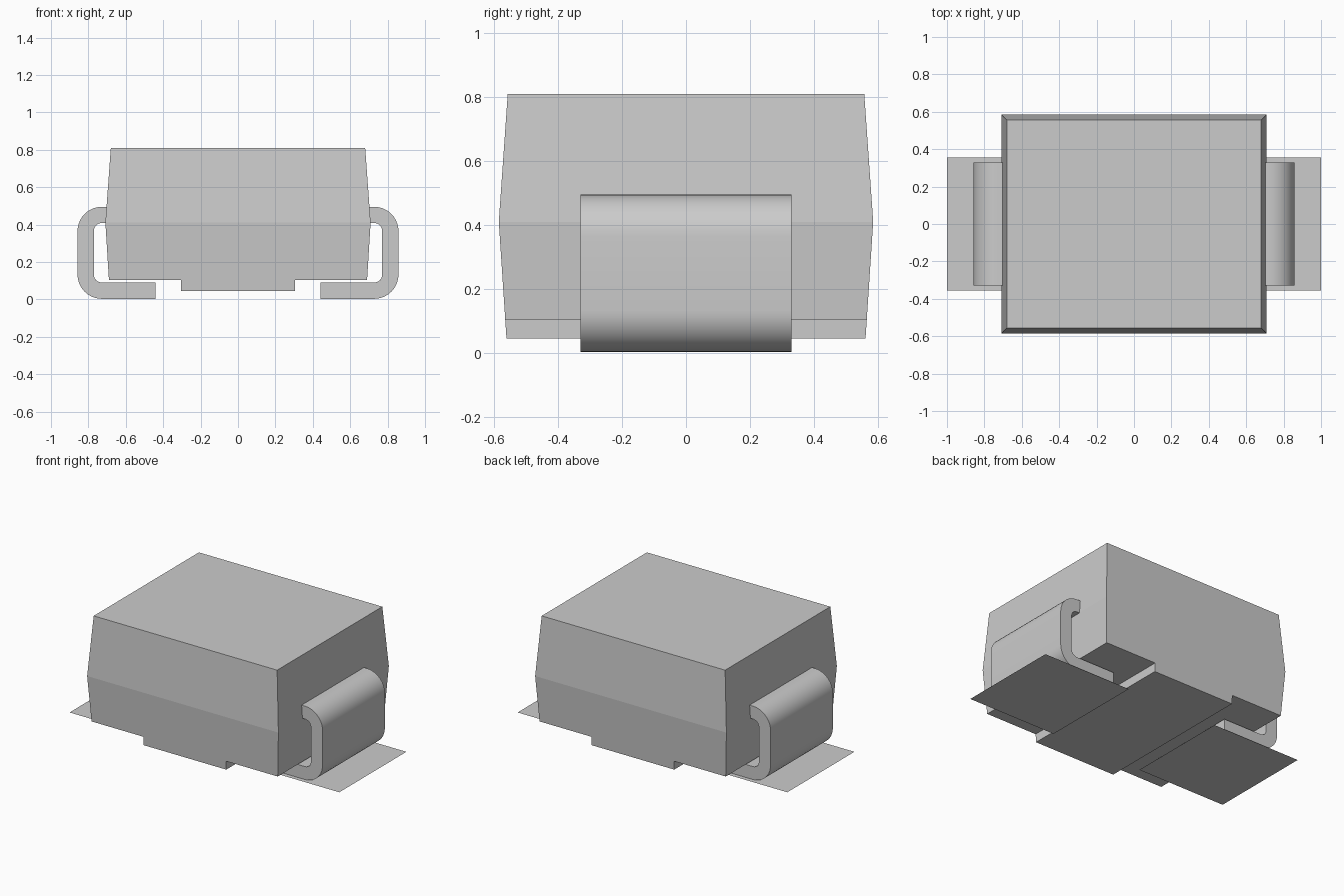
import bpy
import bmesh
import math

if "Cube" in bpy.data.objects:
    bpy.data.objects.remove(bpy.data.objects["Cube"])


def material(name, value):
    mat = bpy.data.materials.new(name)
    mat.diffuse_color = (value, value, value, 1)
    mat.use_nodes = True
    mat.node_tree.nodes["Principled BSDF"].inputs["Base Color"].default_value = mat.diffuse_color
    return mat


GREY = material("plain grey", 0.6)


def make_object(name, bm):
    bmesh.ops.recalc_face_normals(bm, faces=bm.faces)
    mesh = bpy.data.meshes.new(name)
    bm.to_mesh(mesh)
    bm.free()
    mesh.materials.append(GREY)
    obj = bpy.data.objects.new(name, mesh)
    bpy.context.collection.objects.link(obj)
    return obj


def arc(cx, cz, r, start, end, steps=10):
    """Points along an arc in the XZ plane, angles in degrees."""
    angles = [math.radians(start + (end - start) * i / steps) for i in range(steps + 1)]
    return [(cx + r * math.cos(a), cz + r * math.sin(a)) for a in angles]


# Moulded body: tapers up and down from the parting line, with a standoff below
PART_Z, TOP_Z, BASE_Z = 0.41, 0.81, 0.103


def half_depth(z):
    slope = 0.028 / (TOP_Z - PART_Z) if z > PART_Z else 0.024 / (PART_Z - 0.045)
    return 0.585 - abs(z - PART_Z) * slope


half = [(0.68, TOP_Z), (0.709, PART_Z), (0.69, BASE_Z), (0.306, BASE_Z), (0.306, 0.045)]
outline = half + [(-x, z) for x, z in reversed(half)]
bm = bmesh.new()
front = [bm.verts.new((x, -half_depth(z), z)) for x, z in outline]
back = [bm.verts.new((x, half_depth(z), z)) for x, z in outline]
for ring in (front, back):
    bm.faces.new([ring[0], ring[1], ring[-2], ring[-1]])
    bm.faces.new(ring[1:-1])
for i in range(len(outline)):
    j = (i + 1) % len(outline)
    bm.faces.new([front[i], front[j], back[j], back[i]])
make_object("body", bm)


# Bent leads: C-shaped strip that leaves the body and folds underneath
def lead(name, side):
    low, high, outer, t, r = 0.003, 0.495, 0.858, 0.087, 0.13
    cx, r_in = outer - r, r - t
    pts = [(0.66, high)]
    pts += arc(cx, high - r, r, 90, 0)
    pts += arc(cx, low + r, r, 0, -90)
    pts += [(0.44, low), (0.44, low + t)]
    pts += arc(cx, low + r, r_in, -90, 0)
    pts += arc(cx, high - r, r_in, 0, 90)
    pts += [(0.66, high - t)]
    bm = bmesh.new()
    face = bm.faces.new([bm.verts.new((side * x, -0.33, z)) for x, z in pts])
    ext = bmesh.ops.extrude_face_region(bm, geom=[face], use_keep_orig=True)
    verts = [g for g in ext["geom"] if isinstance(g, bmesh.types.BMVert)]
    bmesh.ops.translate(bm, verts=verts, vec=(0, 0.66, 0))
    obj = make_object(name, bm)
    bpy.ops.object.select_all(action="DESELECT")
    obj.select_set(True)
    bpy.context.view_layer.objects.active = obj
    bpy.ops.object.shade_smooth_by_angle(angle=math.radians(30))


# Flat solder pads lying on the base plane
def pad(name, side):
    bm = bmesh.new()
    corners = [(0.34, -0.355), (1, -0.355), (1, 0.355), (0.34, 0.355)]
    face = bm.faces.new([bm.verts.new((side * x, y, 0)) for x, y in corners])
    obj = make_object(name, bm)
    if obj.data.polygons[0].normal.z < 0:
        obj.data.flip_normals()


for label, side in (("left", -1), ("right", 1)):
    lead(label + "_lead", side)
    pad(label + "_pad", side)
